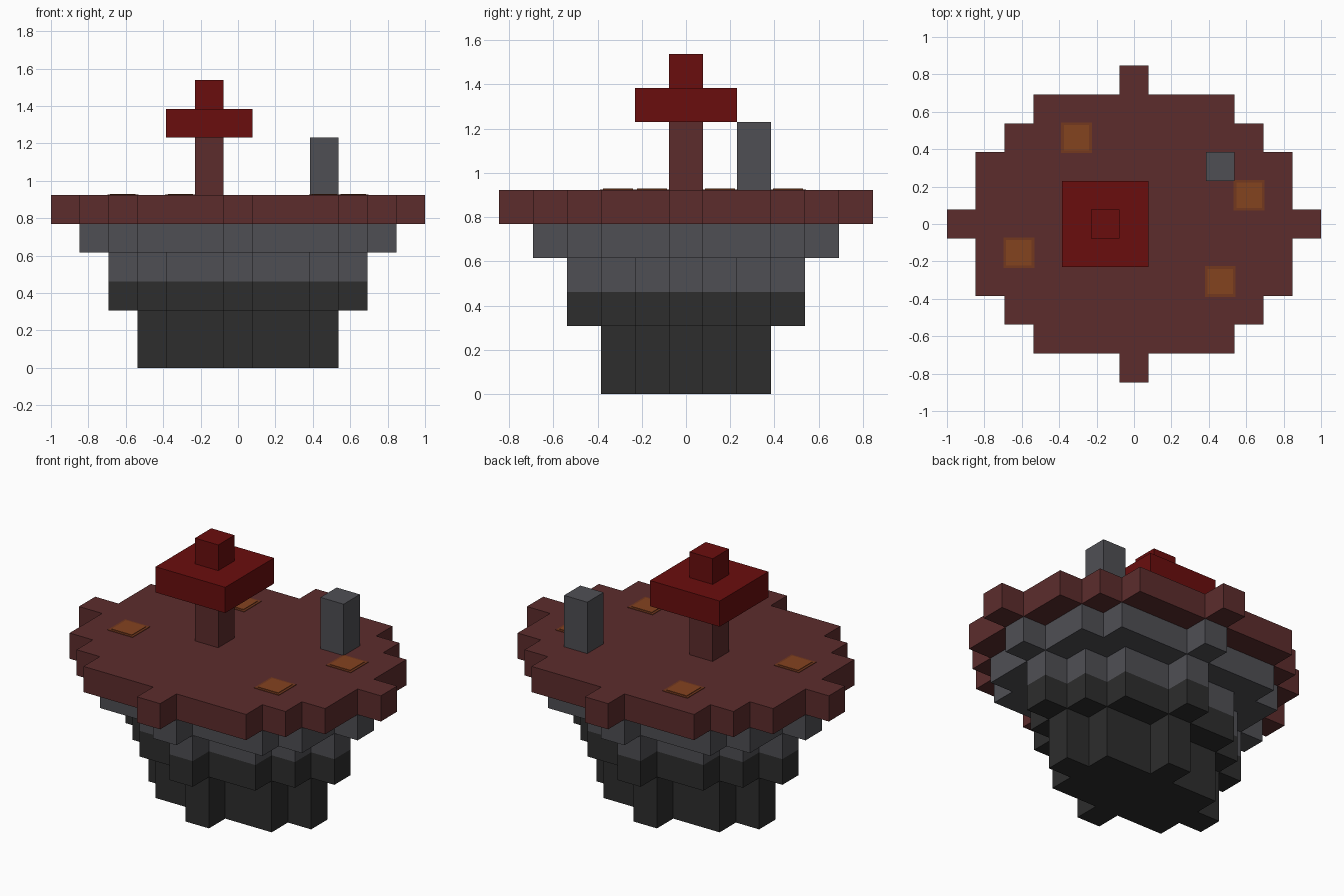
import bpy
import bmesh
from mathutils import Matrix, Vector

if "Cube" in bpy.data.objects:
    bpy.data.objects.remove(bpy.data.objects["Cube"])

U = 2 / 13  # size of one block


def material(name, hex_code):
    rgb = [int(hex_code[i:i + 2], 16) / 255 for i in (0, 2, 4)]
    color = [c / 12.92 if c <= 0.04045 else ((c + 0.055) / 1.055) ** 2.4 for c in rgb] + [1]
    mat = bpy.data.materials.new(name)
    mat.use_nodes = True
    mat.diffuse_color = color
    mat.node_tree.nodes["Principled BSDF"].inputs["Base Color"].default_value = color
    return mat


charcoal = material("charcoal rock", "2d2d2d")
grey = material("grey stone", "4f4f54")
maroon = material("maroon ground", "5c2c2c")
crimson = material("crimson leaves", "6a0d0d")
ember = material("ember orange", "84431f")
ember_rim = material("ember rim", "73381f")


def finish(bm, name, mat):
    bmesh.ops.recalc_face_normals(bm, faces=bm.faces)
    mesh = bpy.data.meshes.new(name)
    bm.to_mesh(mesh)
    bm.free()
    mesh.materials.append(mat)
    bpy.context.collection.objects.link(bpy.data.objects.new(name, mesh))


def tier(name, mat, a, b, z0, z1):
    """Stepped oval slab: every block whose centre lies inside the ellipse."""
    bm = bmesh.new()
    for i in range(-a, a + 1):
        for j in range(-b, b + 1):
            if (i / a) ** 2 + (j / b) ** 2 <= 1.0001:
                corners = ((-.5, -.5), (.5, -.5), (.5, .5), (-.5, .5))
                bm.faces.new([bm.verts.new(((i + dx) * U, (j + dy) * U, z0 * U))
                              for dx, dy in corners])
    bmesh.ops.remove_doubles(bm, verts=bm.verts, dist=U / 100)
    side = bmesh.ops.extrude_face_region(bm, geom=bm.faces[:], use_keep_orig=True)
    top = [v for v in side["geom"] if isinstance(v, bmesh.types.BMVert)]
    bmesh.ops.translate(bm, verts=top, vec=(0, 0, (z1 - z0) * U))
    finish(bm, name, mat)


def block(name, mat, cell, size, z0, height):
    """Box centred on a grid cell, all measures in blocks."""
    bm = bmesh.new()
    centre = Vector((cell[0], cell[1], z0 + height / 2)) * U
    scale = Matrix.Diagonal((size * U, size * U, height * U, 1))
    bmesh.ops.create_cube(bm, size=1, matrix=Matrix.Translation(centre) @ scale)
    finish(bm, name, mat)


# Floating island, from the base upwards
tier("island_base", charcoal, 3, 2, 0, 2)
tier("lower_rock", charcoal, 4, 3, 2, 3)
tier("middle_stone", grey, 4, 3, 3, 4)
tier("upper_stone", grey, 5, 4, 4, 5)
tier("ground", maroon, 6, 5, 5, 6)

# Tree and standing stone
block("tree_trunk", maroon, (-1, 0), 1, 6, 2)
block("tree_canopy", crimson, (-1, 0), 3, 8, 1)
block("tree_top", crimson, (-1, 0), 1, 9, 1)
block("stone_pillar", grey, (3, 2), 1, 6, 2)

# Glowing patches set on the ground
for cell in ((-2, 3), (4, 1), (-4, -1), (3, -2)):
    block("ember_patch_rim", ember_rim, cell, 1.07, 6, 0.02)
    block("ember_patch", ember, cell, 0.88, 6, 0.04)
